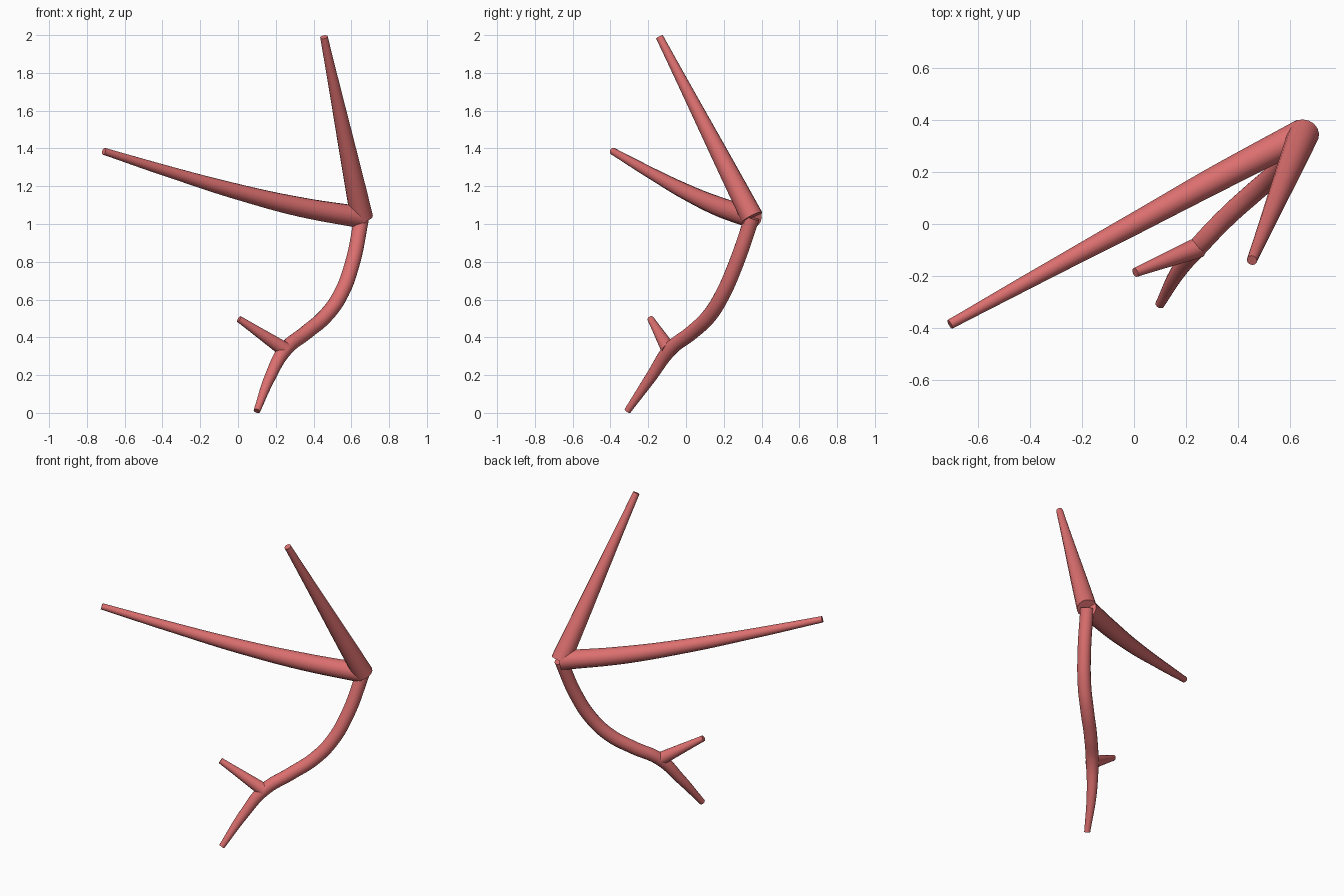
import bpy

if "Cube" in bpy.data.objects:
    bpy.data.objects.remove(bpy.data.objects["Cube"])

mat = bpy.data.materials.new("coral_red")
mat.diffuse_color = (0.72, 0.16, 0.16, 1)
mat.use_nodes = True
mat.node_tree.nodes["Principled BSDF"].inputs["Base Color"].default_value = mat.diffuse_color


def limb(name, points):
    """Tapered round tube through (x, y, z, radius) points, with flat ends."""
    cu = bpy.data.curves.new(name, 'CURVE')
    cu.dimensions = '3D'
    cu.resolution_u = 8
    cu.bevel_depth = 1.0
    cu.bevel_resolution = 6
    cu.use_fill_caps = True
    sp = cu.splines.new('BEZIER')
    sp.bezier_points.add(len(points) - 1)
    for bp, (x, y, z, r) in zip(sp.bezier_points, points):
        bp.co = (x, y, z)
        bp.radius = r
        bp.handle_left_type = bp.handle_right_type = 'AUTO'
    ob = bpy.data.objects.new(name, cu)
    bpy.context.collection.objects.link(ob)
    bpy.ops.object.select_all(action='DESELECT')
    ob.select_set(True)
    bpy.context.view_layer.objects.active = ob
    bpy.context.view_layer.update()
    bpy.ops.object.convert(target='MESH')
    ob = bpy.context.view_layer.objects.active
    ob.name = name
    ob.data.materials.clear()
    ob.data.materials.append(mat)
    bpy.ops.object.shade_smooth_by_angle()


# Curved main stem, from the foot up to the fork
limb("main_stem", [
    (0.10, -0.31, 0.01, 0.018),
    (0.17, -0.185, 0.19, 0.030),
    (0.25, -0.085, 0.335, 0.038),
    (0.36, 0.03, 0.425, 0.039),
    (0.46, 0.12, 0.51, 0.040),
    (0.54, 0.19, 0.62, 0.040),
    (0.605, 0.265, 0.79, 0.040),
    (0.655, 0.35, 1.035, 0.040),
])

# Straight upper branch
limb("upper_branch", [
    (0.655, 0.35, 1.035, 0.06),
    (0.455, -0.14, 1.99, 0.02),
])

# Long, slightly bowed side branch
limb("side_branch", [
    (0.655, 0.35, 1.035, 0.058),
    (0.33, 0.18, 1.09, 0.052),
    (0.0, 0.0, 1.17, 0.042),
    (-0.36, -0.195, 1.275, 0.030),
    (-0.71, -0.387, 1.385, 0.019),
])

# Small twig low on the stem
limb("twig", [
    (0.25, -0.09, 0.333, 0.040),
    (0.005, -0.187, 0.497, 0.018),
])
